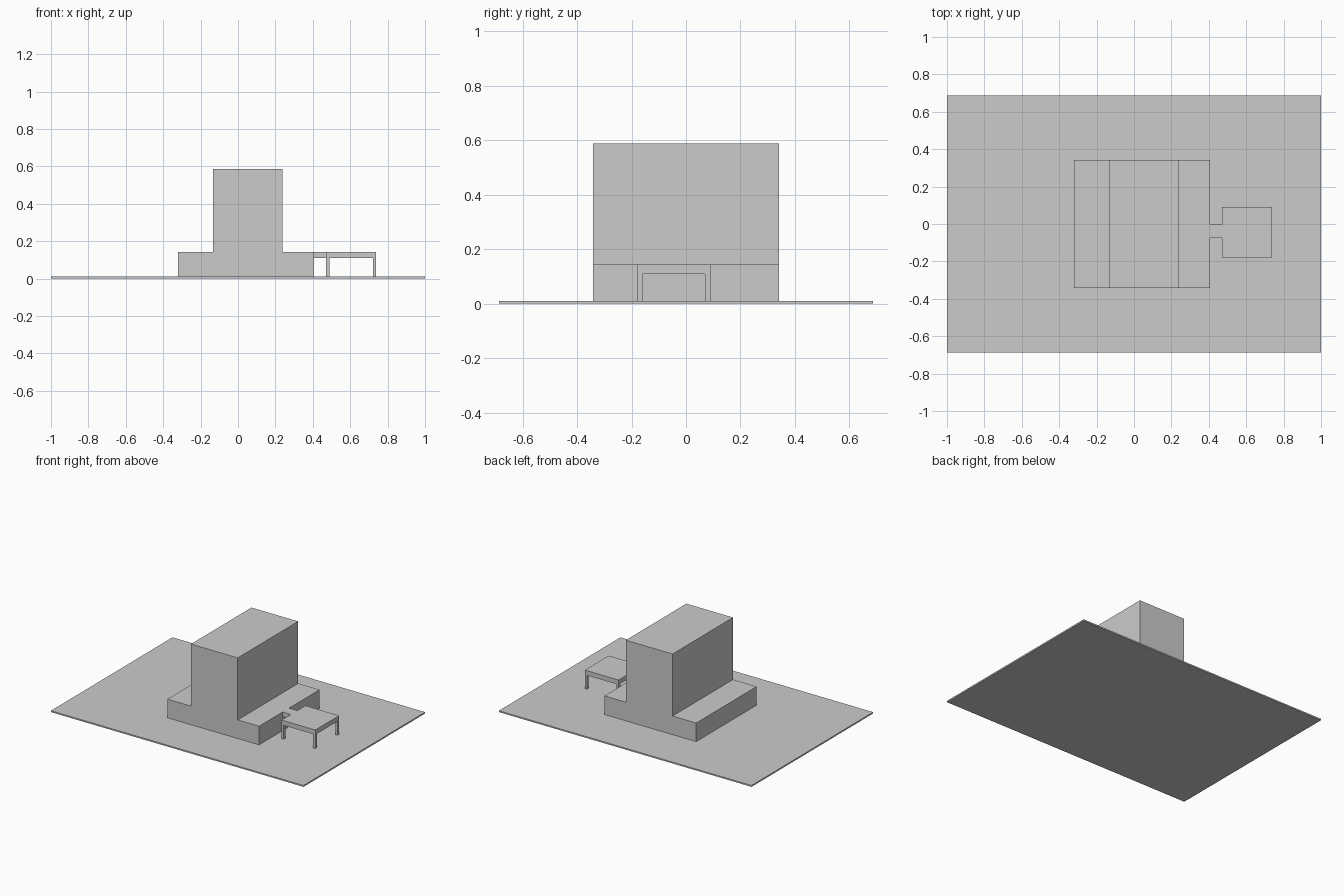
import bpy
import bmesh
from mathutils import Vector

if "Cube" in bpy.data.objects:
    bpy.data.objects.remove(bpy.data.objects["Cube"])


def extrude_profile(name, points, offset):
    """Closed prism: a flat outline of 3D points swept along an offset."""
    bm = bmesh.new()
    face = bm.faces.new([bm.verts.new(p) for p in points])
    result = bmesh.ops.extrude_face_region(bm, geom=[face], use_keep_orig=True)
    moved = [g for g in result["geom"] if isinstance(g, bmesh.types.BMVert)]
    bmesh.ops.translate(bm, verts=moved, vec=Vector(offset))
    bmesh.ops.recalc_face_normals(bm, faces=bm.faces[:])
    mesh = bpy.data.meshes.new(name)
    bm.to_mesh(mesh)
    bm.free()
    obj = bpy.data.objects.new(name, mesh)
    bpy.context.collection.objects.link(obj)
    return obj


def box(name, x0, x1, y0, y1, z0, z1):
    outline = [(x0, y0, z0), (x1, y0, z0), (x1, y1, z0), (x0, y1, z0)]
    return extrude_profile(name, outline, (0, 0, z1 - z0))


GROUND = 0.01    # top of the site plate
ROOF = 0.143     # podium and canopy roof level
SOFFIT = 0.109   # underside of the canopy

# Site plate
box("site_plate", -1, 1, -0.687, 0.687, 0, GROUND)

# Podium and tower as one stepped profile swept front to back
steps = [(-0.32, GROUND), (0.406, GROUND), (0.406, ROOF), (0.237, ROOF),
         (0.237, 0.587), (-0.133, 0.587), (-0.133, ROOF), (-0.32, ROOF)]
extrude_profile("building", [(x, -0.342, z) for x, z in steps], (0, 0.684, 0))

# Canopy roof with its narrow link to the podium
cx0, cx1, cy0, cy1 = 0.471, 0.738, -0.18, 0.09
plan = [(0.406, -0.075), (cx0, -0.075), (cx0, cy0), (cx1, cy0),
        (cx1, cy1), (cx0, cy1), (cx0, -0.002), (0.406, -0.002)]
extrude_profile("canopy_roof", [(x, y, SOFFIT) for x, y in plan],
                (0, 0, ROOF - SOFFIT))

# Canopy posts at the four corners
px, py = 0.017, 0.02
for side_x, x in (("left", cx0), ("right", cx1 - px)):
    for side_y, y in (("front", cy0), ("back", cy1 - py)):
        box(f"canopy_post_{side_y}_{side_x}", x, x + px, y, y + py, GROUND, SOFFIT)
